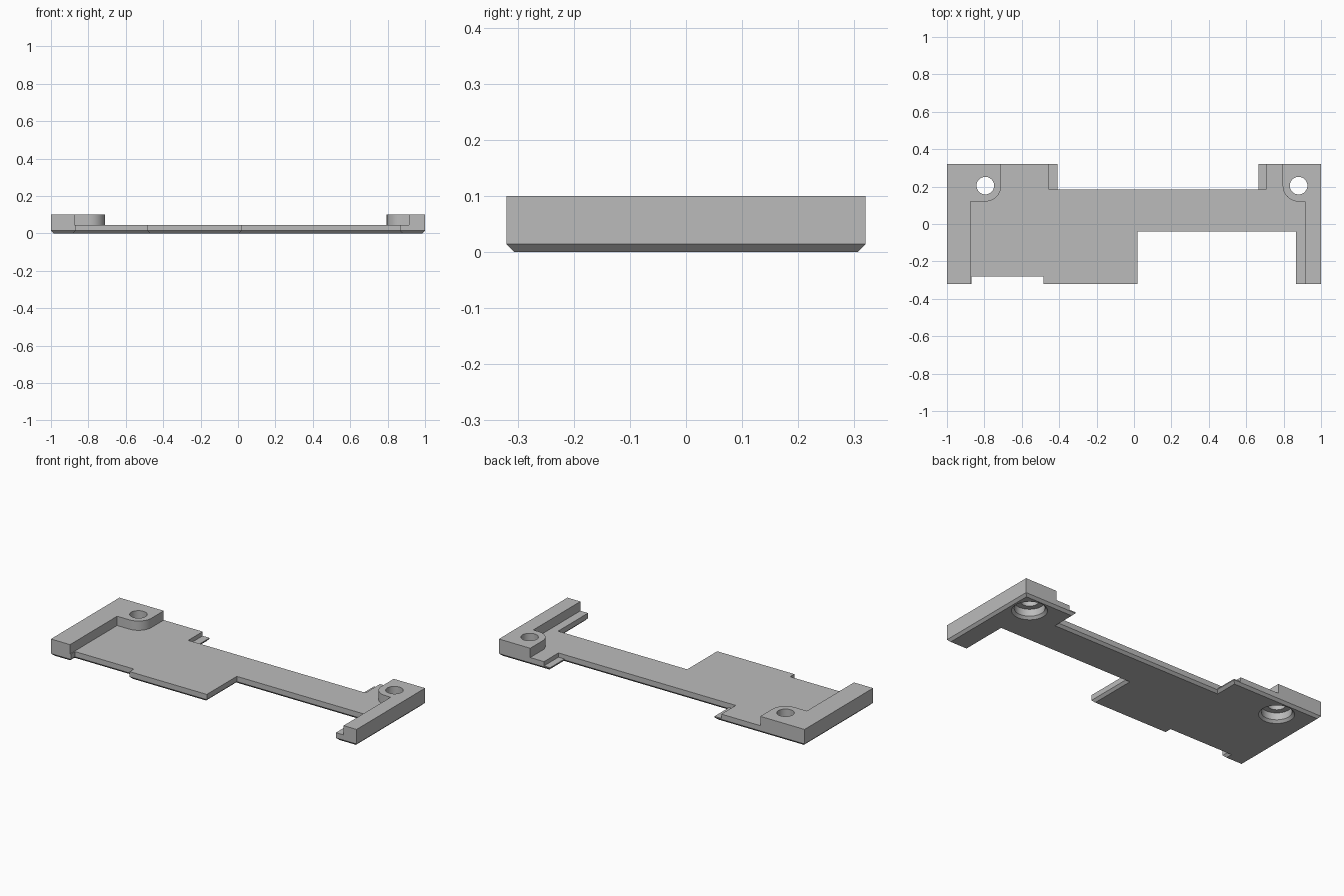
import bpy, bmesh, math
from mathutils import Vector

cube = bpy.data.objects.get("Cube")
if cube:
    bpy.data.objects.remove(cube, do_unlink=True)

grey = bpy.data.materials.new("plain grey")
grey.use_nodes = True
grey.diffuse_color = (0.5, 0.5, 0.5, 1)
grey.node_tree.nodes["Principled BSDF"].inputs["Base Color"].default_value = (0.5, 0.5, 0.5, 1)

CHAMFER, PLATE_TOP, BLOCK_TOP = 0.014, 0.045, 0.1
HOLES = [(-0.795, 0.205), (0.88, 0.205)]
BOSS = 0.085


def loft(name, rings):
    """Closed solid through matching outlines, each given as (points, z)."""
    bm = bmesh.new()
    layers = [[bm.verts.new((x, y, z)) for x, y in pts] for pts, z in rings]
    n = len(layers[0])
    for low, high in zip(layers, layers[1:]):
        for i in range(n):
            j = (i + 1) % n
            bm.faces.new((low[i], low[j], high[j], high[i]))
    bm.faces.new(layers[0][::-1])
    bm.faces.new(layers[-1])
    bmesh.ops.recalc_face_normals(bm, faces=bm.faces)
    mesh = bpy.data.meshes.new(name)
    bm.to_mesh(mesh)
    bm.free()
    mesh.materials.append(grey)
    ob = bpy.data.objects.new(name, mesh)
    bpy.context.collection.objects.link(ob)
    return ob


def inset(pts, d):
    """Move a square-cornered outline inwards by d."""
    out = []
    for i, p in enumerate(pts):
        a, b, c = Vector(pts[i - 1]), Vector(p), Vector(pts[(i + 1) % len(pts)])
        u, v = (b - a).normalized(), (c - b).normalized()
        out.append(b + d * (Vector((-u.y, u.x)) + Vector((-v.y, v.x))))
    return out


def arc(centre, r, start, end, steps):
    angles = [math.radians(start + (end - start) * i / steps) for i in range(steps + 1)]
    return [(centre[0] + r * math.cos(a), centre[1] + r * math.sin(a)) for a in angles]


def box(name, x0, x1, y0, y1, z0, z1):
    pts = [(x0, y0), (x1, y0), (x1, y1), (x0, y1)]
    return loft(name, [(pts, z0), (pts, z1)])


def cut(ob, cutters):
    bpy.ops.object.select_all(action="DESELECT")
    bpy.context.view_layer.objects.active = ob
    ob.select_set(True)
    for c in cutters:
        mod = ob.modifiers.new("cut", "BOOLEAN")
        mod.operation, mod.solver, mod.object = "DIFFERENCE", "EXACT", c
        bpy.ops.object.modifier_apply(modifier=mod.name)
    bpy.ops.object.shade_smooth_by_angle(angle=math.radians(30))


# Base plate with a chamfered lower edge
outline = [(-1, -0.32), (-0.87, -0.32), (-0.87, -0.28), (-0.485, -0.28),
           (-0.485, -0.32), (0.02, -0.32), (0.02, -0.04), (0.865, -0.04),
           (0.865, -0.32), (1, -0.32), (1, 0.32), (0.665, 0.32),
           (0.665, 0.185), (-0.41, 0.185), (-0.41, 0.32), (-1, 0.32)]
plate = loft("base_plate", [(inset(outline, CHAMFER), 0), (outline, CHAMFER), (outline, PLATE_TOP)])

# Raised side rails with a rounded screw boss
right_pts = [(-1, -0.32), (-0.875, -0.32), (-0.875, 0.12)]
right_pts += arc(HOLES[0], BOSS, -90, 0, 12) + [(-0.71, 0.32), (-1, 0.32)]
left_pts = [(1, 0.32), (0.795, 0.32)] + arc(HOLES[1], BOSS, 180, 270, 12)
left_pts += [(0.915, 0.12), (0.915, -0.32), (1, -0.32)]
right_rail = loft("right_rail", [(right_pts, PLATE_TOP), (right_pts, BLOCK_TOP)])
left_rail = loft("left_rail", [(left_pts, PLATE_TOP), (left_pts, BLOCK_TOP)])

# Screw holes, recessed and chamfered from below
profile = [(0.108, -CHAMFER), (0.08, CHAMFER), (0.08, 0.055), (0.047, 0.055), (0.047, 0.2)]
drills = [loft("drill", [(arc(c, r, 0, 352.5, 47), z) for r, z in profile]) for c in HOLES]

# Lowered ledges beside the rear notch
steps = [box("step", -0.455, -0.35, 0.18, 0.4, 0.02, 0.1),
         box("step", 0.6, 0.705, 0.18, 0.4, 0.02, 0.1)]
for s in steps:
    s.data.transform(s.matrix_world)
for s, (x0, x1) in zip(steps, [(-0.455, -0.35), (0.6, 0.705)]):
    for v in s.data.vertices:
        v.co.y = max(v.co.y, 0.185)

cut(plate, drills + steps)
cut(right_rail, drills[:1])
cut(left_rail, drills[1:])
for helper in drills + steps:
    bpy.data.objects.remove(helper, do_unlink=True)
